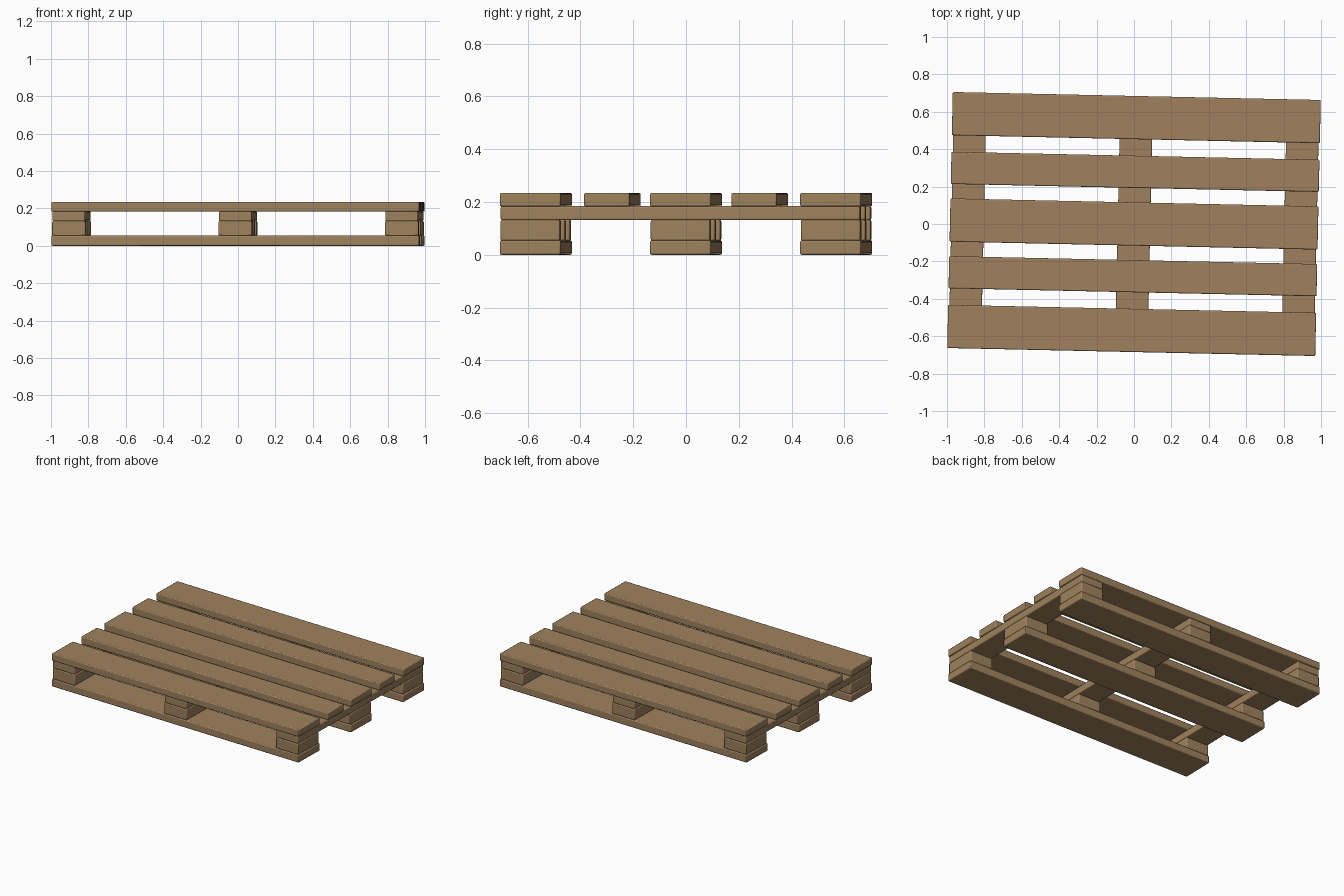
import bpy, math
from mathutils import Matrix

cube = bpy.data.objects.get("Cube")
if cube:
    bpy.data.objects.remove(cube, do_unlink=True)

wood = bpy.data.materials.new("pale_wood")
wood.use_nodes = True
colour = (0.35, 0.222, 0.112, 1)
wood.diffuse_color = colour
wood.node_tree.nodes["Principled BSDF"].inputs["Base Color"].default_value = colour

# The whole pallet sits slightly turned about z
TURN = Matrix.Rotation(math.radians(-1.24), 4, 'Z')


def plank(name, x, y, z0, z1, length_x, length_y):
    """Softly bevelled wooden block between heights z0 and z1."""
    bpy.ops.mesh.primitive_cube_add(size=1)
    ob = bpy.context.object
    ob.name = name
    ob.data.transform(Matrix.Diagonal((length_x, length_y, z1 - z0, 1)))
    ob.matrix_world = TURN @ Matrix.Translation((x, y, (z0 + z1) / 2))
    ob.data.materials.append(wood)
    bevel = ob.modifiers.new("worn_edges", 'BEVEL')
    bevel.width = 0.006
    bevel.segments = 2
    bpy.ops.object.shade_smooth_by_angle(angle=math.radians(30))


LENGTH, WIDE, NARROW = 1.968, 0.231, 0.172
ROWS = {"front": -0.569, "middle": 0, "back": 0.569}
COLUMNS = {"right": -0.89, "centre": 0, "left": 0.89}

# Bottom runners and the blocks standing on them
for row, y in ROWS.items():
    plank(f"{row}_bottom_board", 0, y, 0, 0.054, LENGTH, WIDE)
    for column, x in COLUMNS.items():
        plank(f"{row}_{column}_block", x, y, 0.053, 0.132, 0.178, 0.225)

# Cross boards over the blocks
for column, x in COLUMNS.items():
    plank(f"{column}_cross_board", x, 0, 0.131, 0.184, 0.174, 1.362)

# Deck: three wide slats with two narrow ones between
for row, y in ROWS.items():
    plank(f"{row}_deck_slat", 0, y, 0.183, 0.234, LENGTH, WIDE)
for side, y in (("front", -0.279), ("back", 0.279)):
    plank(f"{side}_narrow_deck_slat", 0, y, 0.183, 0.234, LENGTH, NARROW)
